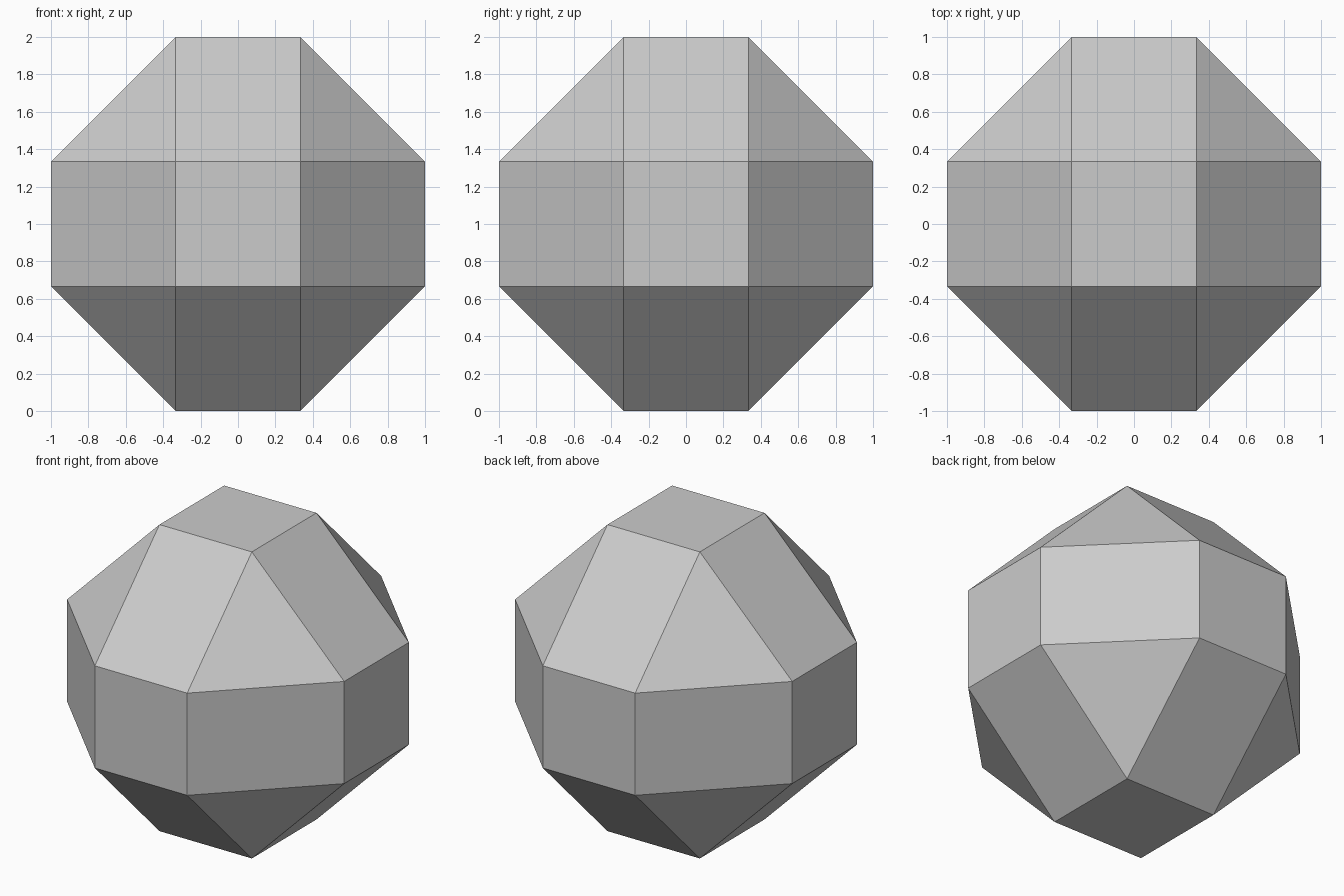
import bpy
import bmesh

# Remove the default cube
default = bpy.data.objects.get("Cube")
if default:
    bpy.data.objects.remove(default, do_unlink=True)

SIZE = 2.0
BEVEL = SIZE / 3

# Plain grey
colour = (0.6, 0.6, 0.6, 1)
grey = bpy.data.materials.new("light_grey")
grey.use_nodes = True
grey.diffuse_color = colour
grey.node_tree.nodes["Principled BSDF"].inputs["Base Color"].default_value = colour

# Cube with every edge cut back by a third, leaving squares and corner triangles
bm = bmesh.new()
bmesh.ops.create_cube(bm, size=SIZE)
bmesh.ops.bevel(bm, geom=bm.edges[:], offset=BEVEL, offset_type='OFFSET',
                segments=1, profile=0.5, affect='EDGES', clamp_overlap=False)
bmesh.ops.translate(bm, verts=bm.verts[:], vec=(0, 0, SIZE / 2))
bmesh.ops.recalc_face_normals(bm, faces=bm.faces[:])

mesh = bpy.data.meshes.new("faceted_ball")
bm.to_mesh(mesh)
bm.free()
mesh.materials.append(grey)
ball = bpy.data.objects.new("faceted_ball", mesh)
bpy.context.collection.objects.link(ball)
